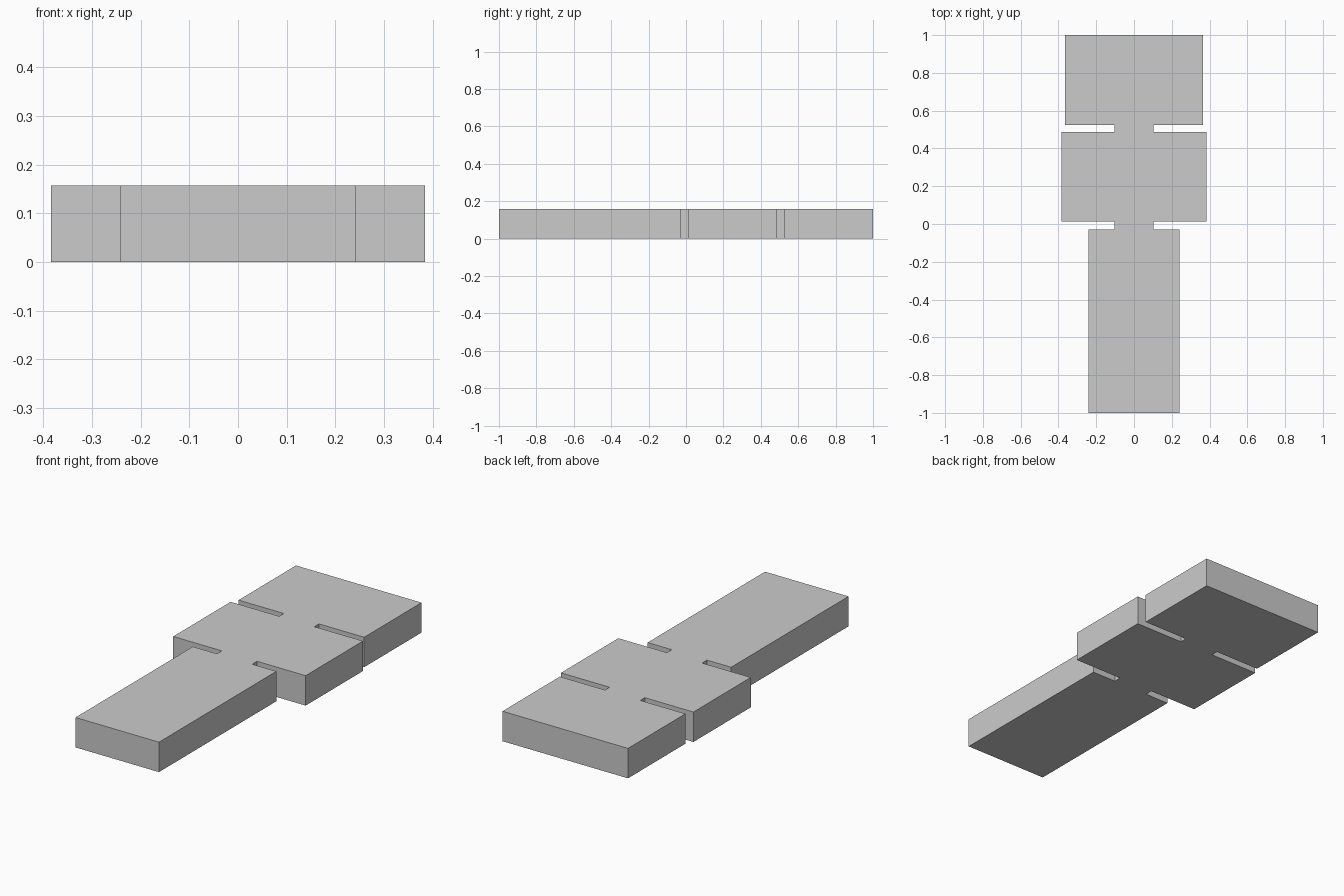
import bpy
import bmesh

if "Cube" in bpy.data.objects:
    bpy.data.objects.remove(bpy.data.objects["Cube"])

HEIGHT = 0.157

# Right half of the plan outline, front to back (x, y)
half = [
    (0.242, -1.0), (0.242, -0.028),    # long front block
    (0.102, -0.028), (0.102, 0.012),   # front neck
    (0.384, 0.012), (0.384, 0.487),    # wide middle block
    (0.102, 0.487), (0.102, 0.525),    # rear neck
    (0.364, 0.525), (0.364, 1.0),      # rear block
]
outline = half + [(-x, y) for x, y in reversed(half)]

# Slotted slab: mirrored outline extruded upward
bm = bmesh.new()
base = bm.faces.new([bm.verts.new((x, y, 0)) for x, y in outline])
extruded = bmesh.ops.extrude_face_region(bm, geom=[base], use_keep_orig=True)
top_verts = [g for g in extruded["geom"] if isinstance(g, bmesh.types.BMVert)]
bmesh.ops.translate(bm, verts=top_verts, vec=(0, 0, HEIGHT))
bmesh.ops.recalc_face_normals(bm, faces=bm.faces)

mesh = bpy.data.meshes.new("slotted_slab")
bm.to_mesh(mesh)
bm.free()
slab = bpy.data.objects.new("slotted_slab", mesh)
bpy.context.collection.objects.link(slab)
